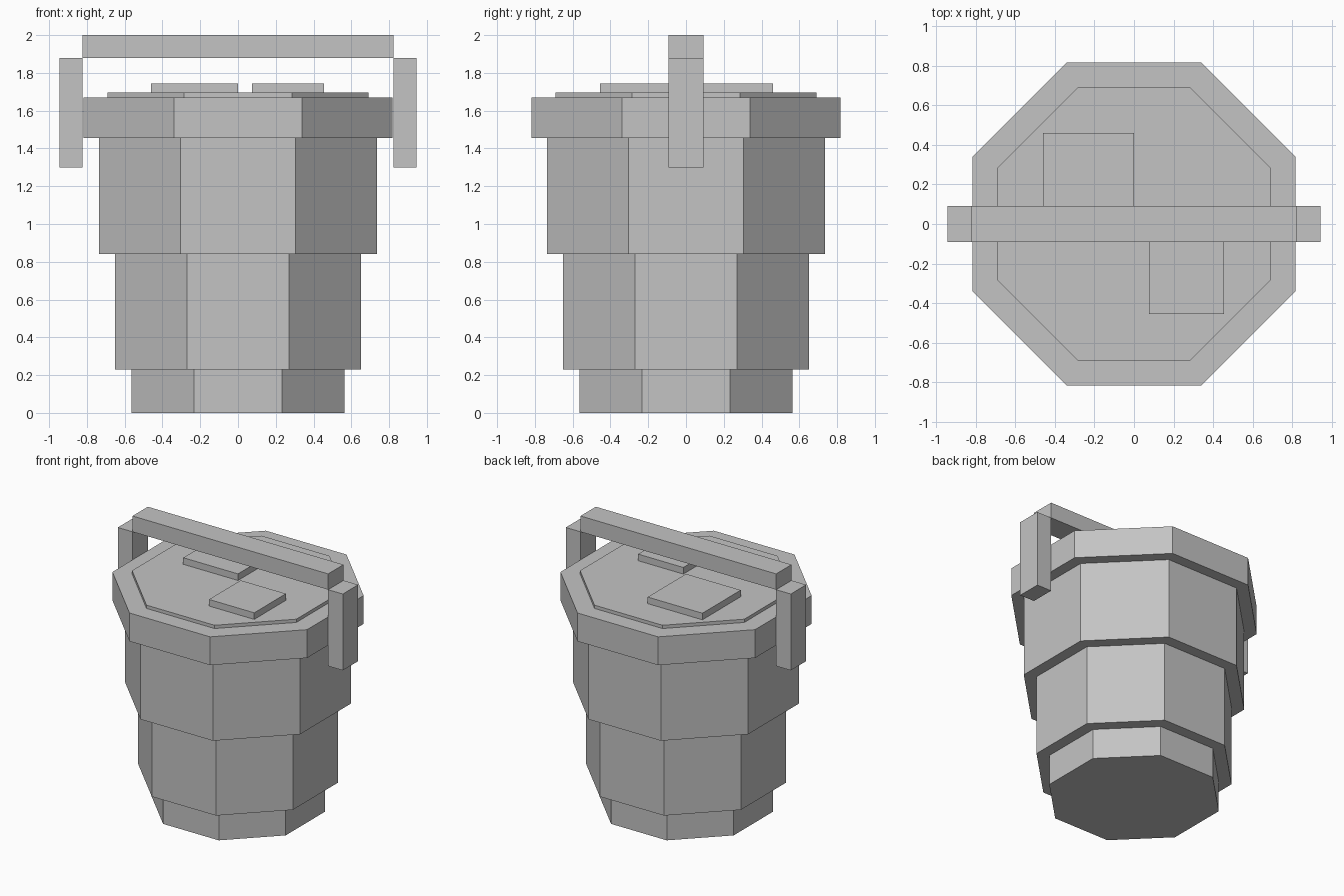
import bpy, bmesh, math
from mathutils import Matrix

if "Cube" in bpy.data.objects:
    bpy.data.objects.remove(bpy.data.objects["Cube"])

grey = bpy.data.materials.new("plain_grey")
grey.diffuse_color = (0.55, 0.55, 0.55, 1)
grey.use_nodes = True
grey.node_tree.nodes["Principled BSDF"].inputs["Base Color"].default_value = grey.diffuse_color


def finish(name, bm):
    mesh = bpy.data.meshes.new(name)
    bm.to_mesh(mesh)
    bm.free()
    mesh.materials.append(grey)
    obj = bpy.data.objects.new(name, mesh)
    bpy.context.collection.objects.link(obj)
    return obj


def octagon(name, apothem, z0, z1):
    """Eight-sided drum with flats facing the axes."""
    r = apothem / math.cos(math.pi / 8)
    bm = bmesh.new()
    bmesh.ops.create_cone(
        bm, cap_ends=True, segments=8, radius1=r, radius2=r, depth=z1 - z0,
        matrix=Matrix.Translation((0, 0, (z0 + z1) / 2))
        @ Matrix.Rotation(math.pi / 8, 4, 'Z'))
    return finish(name, bm)


def box(name, x0, x1, y0, y1, z0, z1):
    bm = bmesh.new()
    bmesh.ops.create_cube(
        bm, size=1,
        matrix=Matrix.Translation(((x0 + x1) / 2, (y0 + y1) / 2, (z0 + z1) / 2))
        @ Matrix.Diagonal((x1 - x0, y1 - y0, z1 - z0, 1)))
    return finish(name, bm)


# Stepped body, widening upward, with rim and raised lid panel
octagon("base_tier", 0.565, 0.0, 0.23)
octagon("lower_tier", 0.65, 0.23, 0.84)
octagon("upper_tier", 0.735, 0.84, 1.455)
octagon("rim", 0.818, 1.455, 1.67)
octagon("top_panel", 0.69, 1.67, 1.695)

# Square blocks sitting on the top
box("large_block", -0.46, 0.0, 0.0, 0.46, 1.695, 1.745)
box("small_block", 0.075, 0.455, -0.455, -0.075, 1.695, 1.745)

# Carrying handle
box("handle_bar", -0.822, 0.822, -0.092, 0.092, 1.88, 2.0)
for side, x0, x1 in (("left", -0.945, -0.822), ("right", 0.822, 0.945)):
    box(side + "_handle_arm", x0, x1, -0.092, 0.092, 1.30, 1.88)
